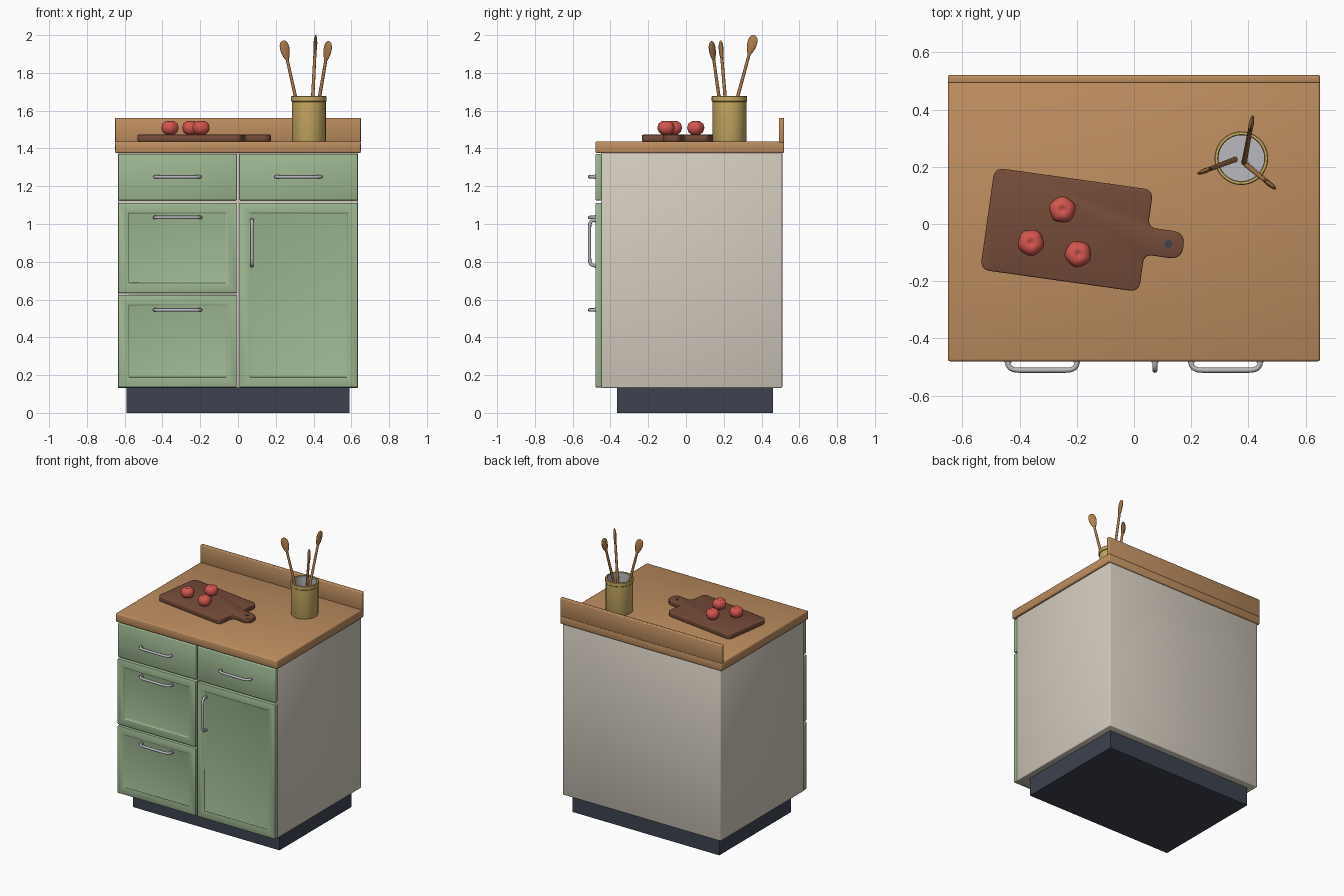
import bpy, bmesh, math
from mathutils import Vector, Matrix

cube = bpy.data.objects.get("Cube")
if cube:
    bpy.data.objects.remove(cube, do_unlink=True)


def material(name, *rgb):
    lin = [(c / 255 / 12.92) if c < 11 else ((c / 255 + 0.055) / 1.055) ** 2.4 for c in rgb]
    m = bpy.data.materials.new(name)
    m.use_nodes = True
    m.diffuse_color = (*lin, 1)
    m.node_tree.nodes["Principled BSDF"].inputs["Base Color"].default_value = (*lin, 1)
    return m


GREEN = material("sage green", 158, 184, 146)
CREAM = material("warm cream", 212, 204, 191)
WOOD = material("oak worktop", 190, 142, 96)
BOARD = material("dark walnut", 118, 76, 57)
SPOON = material("spoon wood", 176, 125, 76)
RED = material("tomato red", 210, 86, 78)
BRASS = material("mustard glaze", 200, 170, 98)
STEEL = material("steel grey", 186, 186, 191)
DARK = material("dark slate", 60, 66, 79)


def finish(name, bm, mats, bevel=0, sharp=None):
    bmesh.ops.recalc_face_normals(bm, faces=bm.faces)
    mesh = bpy.data.meshes.new(name)
    bm.to_mesh(mesh)
    bm.free()
    for m in mats:
        mesh.materials.append(m)
    ob = bpy.data.objects.new(name, mesh)
    bpy.context.collection.objects.link(ob)
    if bevel or sharp:
        for p in mesh.polygons:
            p.use_smooth = True
    if sharp:
        mesh.set_sharp_from_angle(angle=math.radians(sharp))
    if bevel:
        mod = ob.modifiers.new("soft edges", 'BEVEL')
        mod.width, mod.segments, mod.limit_method = bevel, 2, 'ANGLE'
    return ob


def box_bm(lo, hi):
    bm = bmesh.new()
    bmesh.ops.create_cube(bm, size=1)
    lo, hi = Vector(lo), Vector(hi)
    for v in bm.verts:
        v.co = (lo + hi) / 2 + v.co * (hi - lo)
    return bm


def box(name, lo, hi, mat, bevel=0):
    return finish(name, box_bm(lo, hi), [mat], bevel)


def lathe(profile, sides, lobes=0):
    """Spin an (r, z) profile about z, optionally with five soft lobes."""
    bm = bmesh.new()
    rings = []
    for r, z in profile:
        if r == 0:
            rings.append([bm.verts.new((0, 0, z))] * sides)
            continue
        ring = []
        for i in range(sides):
            a = math.tau * i / sides
            k = r * (1 + lobes * math.cos(5 * a))
            ring.append(bm.verts.new((k * math.cos(a), k * math.sin(a), z)))
        rings.append(ring)
    for n, (a, b) in enumerate(zip(rings, rings[1:])):
        for i in range(sides):
            j = (i + 1) % sides
            f = bm.faces.new(dict.fromkeys((a[i], a[j], b[j], b[i])))
            f.material_index = n
    return bm


# Cabinet carcass, plinth, worktop and upstand
box("plinth", (-.59, -.365, 0), (.59, .46, .14), DARK)
box("cabinet_body", (-.635, -.45, .132), (.635, .51, 1.378), CREAM, .006)
box("worktop", (-.65, -.48, 1.375), (.65, .52, 1.437), WOOD, .008)
box("upstand", (-.65, .492, 1.43), (.65, .52, 1.562), WOOD, .005)


# Drawer and door fronts, the larger ones with a sunken panel
def front(name, x0, x1, z0, z1, panel):
    bm = box_bm((x0, -.48, z0), (x1, -.447, z1))
    if panel:
        face = [f for f in bm.faces if f.normal.y < -.9]
        bmesh.ops.inset_region(bm, faces=face, thickness=.073)
        bmesh.ops.inset_region(bm, faces=face, thickness=.006, depth=-.007)
    finish(name, bm, [GREEN], .005)


front("top_drawer_right", -.634, -.007, 1.125, 1.371, False)
front("top_drawer_left", .007, .634, 1.125, 1.371, False)
front("middle_drawer", -.634, -.007, .635, 1.112, True)
front("bottom_drawer", -.634, -.007, .135, .625, True)
front("door", .007, .634, .135, 1.112, True)


# Bow handles
def handle(name, x, z, upright=False):
    half = [(.12, -.472), (.12, -.492), (.113, -.503), (.1, -.509), (.08, -.511)]
    path = half + [(-s, y) for s, y in reversed(half)]
    cu = bpy.data.curves.new(name, 'CURVE')
    cu.dimensions = '3D'
    cu.bevel_depth, cu.bevel_resolution, cu.use_fill_caps = .009, 2, True
    sp = cu.splines.new('POLY')
    sp.points.add(len(path) - 1)
    for p, (s, y) in zip(sp.points, path):
        p.co = (x, y, z + s, 1) if upright else (x + s, y, z, 1)
    sp.use_smooth = True
    cu.materials.append(STEEL)
    bpy.context.collection.objects.link(bpy.data.objects.new(name, cu))
    for side in (-.12, .12):
        bm = lathe([(0, 0), (.012, 0), (.012, .012), (0, .012)], 12)
        for f in bm.faces:
            f.material_index = 0
        at = (x, -.472, z + side) if upright else (x + side, -.472, z)
        bm.transform(Matrix.Translation(at) @ Matrix.Rotation(math.pi / 2, 4, 'X'))
        finish(name + "_foot", bm, [STEEL], sharp=40)


handle("top_handle_right", -.32, 1.25)
handle("top_handle_left", .32, 1.25)
handle("middle_handle", -.32, 1.035)
handle("bottom_handle", -.32, .545)
handle("door_handle", .073, .9, True)

# Utensil jar with a raised rim and a pale lining
profile = [(0, 0), (.088, 0), (.09, .005), (.09, .21), (.094, .214), (.094, .237),
           (.091, .24), (.083, .24), (.08, .236), (.08, .02), (0, .02)]
bm = lathe(profile, 32)
for f in bm.faces:
    f.material_index = 1 if f.material_index >= 8 else 0
bm.transform(Matrix.Translation((.375, .23, 1.437)))
finish("utensil_jar", bm, [BRASS, STEEL], sharp=35)


# Wooden spoons: tapered stick and flat teardrop head
def spoon(name, base, tip):
    base, tip = Vector(base), Vector(tip)
    d = tip - base
    length = d.length
    d.normalize()
    thin = Vector((0, 0, 1)).cross(d).normalized()
    wide = thin.cross(d)
    bm = lathe([(0, 0), (.01, 0), (.008, length - .08), (0, length - .08)], 10)
    for f in bm.faces:
        f.material_index = 0
    head = bmesh.ops.create_uvsphere(bm, u_segments=14, v_segments=10, radius=1)["verts"]
    for v in head:
        taper = .8 + .25 * v.co.z
        v.co = Vector((v.co.x * .032 * taper, v.co.y * .009, length - .056 + v.co.z * .056))
    rot = Matrix((wide, thin, d)).transposed().to_4x4()
    bm.transform(Matrix.Translation(base) @ rot)
    finish(name, bm, [SPOON], sharp=50)


spoon("spoon_right", (.352, .225, 1.458), (.238, .182, 1.972))
spoon("spoon_back", (.385, .215, 1.458), (.412, .362, 2.0))
spoon("spoon_left", (.395, .205, 1.458), (.482, .133, 1.968))


# Chopping board with a rounded grip
def rounded(corners, steps=5):
    out = []
    for i, (x, y, r) in enumerate(corners):
        p = Vector((x, y))
        a, b = (Vector(corners[k % len(corners)][:2]) for k in (i - 1, i + 1))
        a, b = p + (a - p).normalized() * r, p + (b - p).normalized() * r
        for s in range(steps + 1):
            t = s / steps
            out.append(a * (1 - t) ** 2 + p * 2 * t * (1 - t) + b * t * t)
    return out


lower = [(-.28, -.18, .035), (.28, -.18, .035), (.28, -.048, .03), (.412, -.048, .045)]
outline = rounded(lower + [(x, -y, r) for x, y, r in reversed(lower)])
place = Matrix.Translation((-.235, -.02, 1.437)) @ Matrix.Rotation(math.radians(-8), 4, 'Z')
bm = bmesh.new()
face = bm.faces.new([bm.verts.new((p.x, p.y, 0)) for p in outline])
top = bmesh.ops.extrude_face_region(bm, geom=[face])["geom"]
for v in top:
    if isinstance(v, bmesh.types.BMVert):
        v.co.z = .036
bm.transform(place)
finish("chopping_board", bm, [BOARD], .005)

bm = lathe([(0, .03), (.014, .03), (.014, .0375), (0, .0375)], 16)
for f in bm.faces:
    f.material_index = 0
bm.transform(place @ Matrix.Translation((.358, 0, 0)))
finish("hanging_hole", bm, [DARK])

# Tomatoes
tomato = [(0, .005), (.02, 0), (.038, .012), (.046, .035), (.04, .058),
          (.022, .071), (.008, .067), (0, .06)]
for n, (x, y, turn) in enumerate([(-.25, .05, .3), (-.36, -.065, 1), (-.195, -.105, 2)]):
    bm = lathe(tomato, 20, .04)
    for f in bm.faces:
        f.material_index = 0
    bm.transform(Matrix.Translation((x, y, 1.473)) @ Matrix.Rotation(turn, 4, 'Z'))
    finish("tomato_%d" % (n + 1), bm, [RED], sharp=60)
